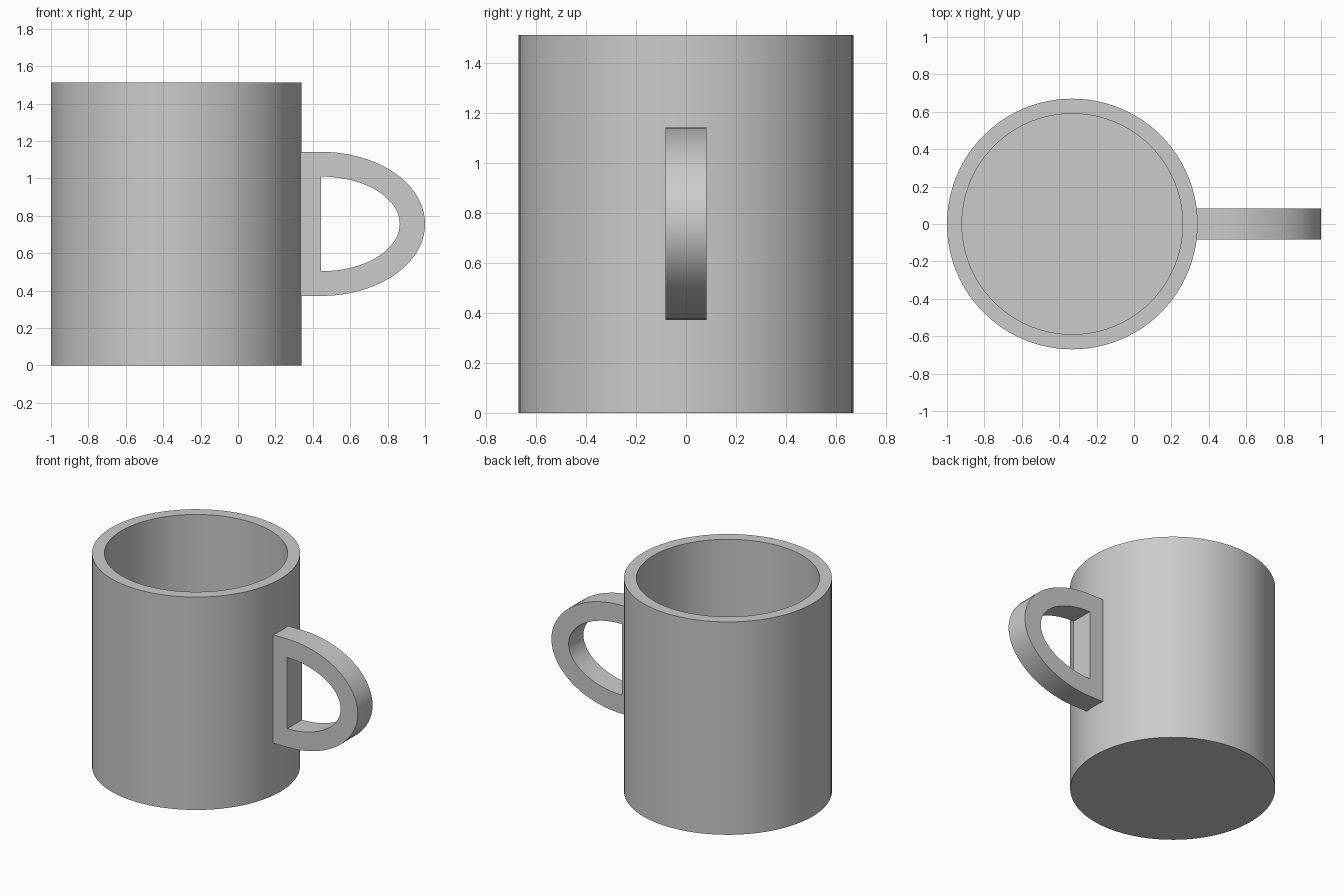
import bpy, bmesh
from math import sin, cos, pi

cube = bpy.data.objects.get("Cube")
if cube:
    bpy.data.objects.remove(cube, do_unlink=True)

grey = bpy.data.materials.new("light_grey")
grey.use_nodes = True
color = (0.6, 0.6, 0.6, 1)
grey.diffuse_color = color
grey.node_tree.nodes["Principled BSDF"].inputs["Base Color"].default_value = color


def make_object(name, bm):
    """Turn a bmesh into a smooth object with sharp edges kept."""
    bmesh.ops.recalc_face_normals(bm, faces=bm.faces)
    mesh = bpy.data.meshes.new(name)
    bm.to_mesh(mesh)
    bm.free()
    mesh.materials.append(grey)
    obj = bpy.data.objects.new(name, mesh)
    bpy.context.collection.objects.link(obj)
    bpy.ops.object.select_all(action='DESELECT')
    obj.select_set(True)
    bpy.context.view_layer.objects.active = obj
    bpy.ops.object.shade_smooth_by_angle(angle=pi / 6)
    return obj


# Cup body: rings from the base, up the outside, over the rim, down to the floor
SEGMENTS = 96
CUP_X = -0.33
bm = bmesh.new()
rings = []
for radius, z in [(0.67, 0), (0.67, 1.513), (0.59, 1.513), (0.59, 0.08)]:
    rings.append([bm.verts.new((CUP_X + radius * cos(2 * pi * i / SEGMENTS),
                                radius * sin(2 * pi * i / SEGMENTS), z))
                  for i in range(SEGMENTS)])
for low, high in zip(rings, rings[1:]):
    for i in range(SEGMENTS):
        j = (i + 1) % SEGMENTS
        bm.faces.new((low[i], low[j], high[j], high[i]))
bm.faces.new(rings[0])
bm.faces.new(rings[-1])
make_object("cup_body", bm)

# Handle: half-ellipse loop with an upright bar against the cup, extruded in y
ARC = 40
ARC_X, MID_Z, HALF_WIDTH = 0.445, 0.757, 0.083
bm = bmesh.new()


def arc(rx, rz):
    angles = [-pi / 2 + pi * i / ARC for i in range(ARC + 1)]
    return [bm.verts.new((ARC_X + rx * cos(a), -HALF_WIDTH, MID_Z + rz * sin(a)))
            for a in angles]


outer = arc(0.555, 0.385)
inner = arc(0.42, 0.253)
bottom, top = [bm.verts.new((0.3, -HALF_WIDTH, MID_Z + s * 0.385)) for s in (-1, 1)]
for i in range(ARC):
    bm.faces.new((outer[i], outer[i + 1], inner[i + 1], inner[i]))
bm.faces.new((bottom, outer[0], inner[0]))
bm.faces.new((bottom, inner[0], inner[-1], top))
bm.faces.new((top, inner[-1], outer[-1]))
result = bmesh.ops.extrude_face_region(bm, geom=bm.faces[:])
moved = [g for g in result["geom"] if isinstance(g, bmesh.types.BMVert)]
bmesh.ops.translate(bm, verts=moved, vec=(0, 2 * HALF_WIDTH, 0))
make_object("handle", bm)
